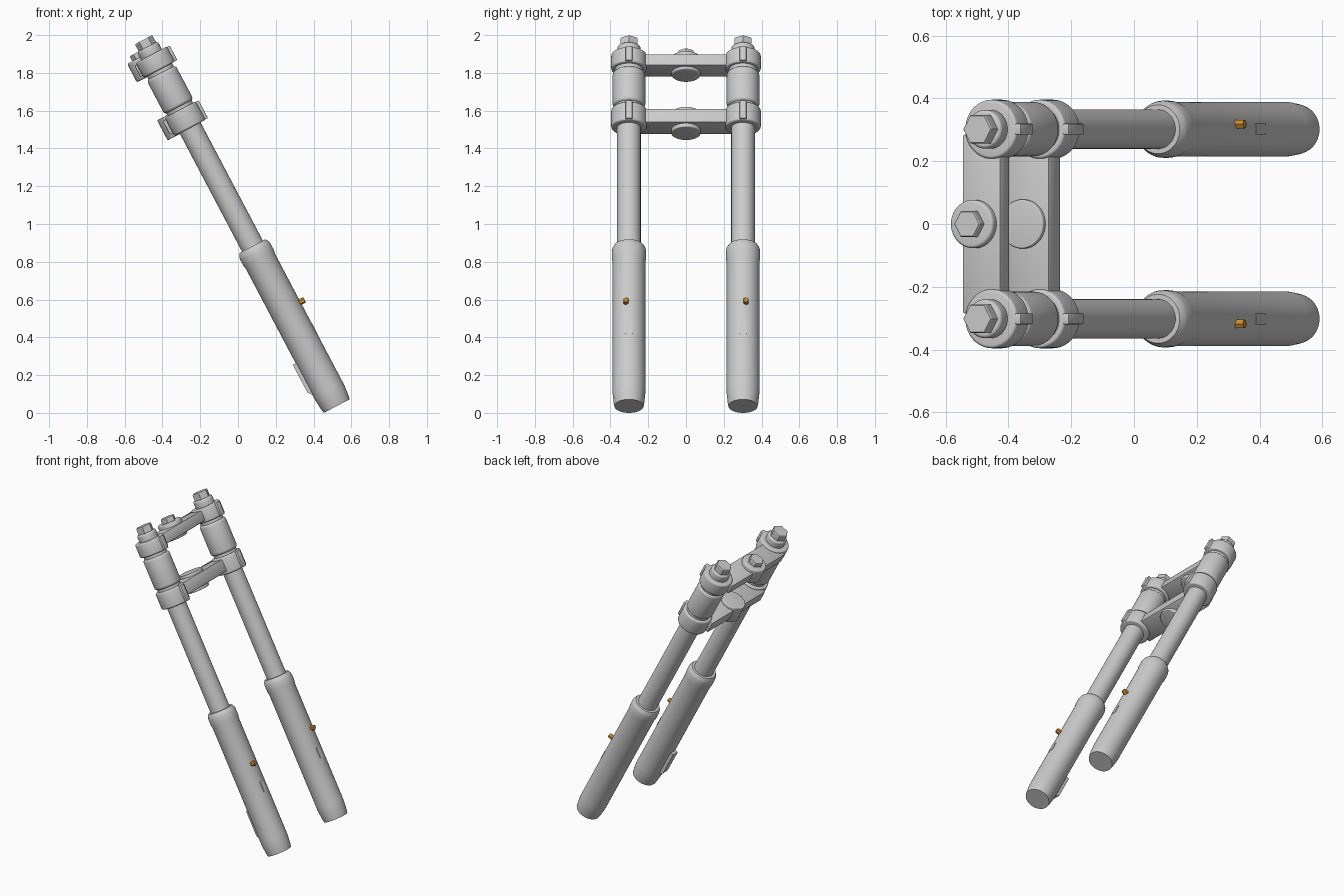
import bpy, bmesh, math
from mathutils import Matrix

if "Cube" in bpy.data.objects:
    bpy.data.objects.remove(bpy.data.objects["Cube"])

# Fork frame: local x = forward of fork, y = sideways, z = up along the fork axis
FRAME = Matrix.Translation((0.523, 0, 0.036)) @ Matrix.Rotation(math.radians(-27.8), 4, 'Y')


def material(name, rgb):
    m = bpy.data.materials.new(name)
    m.diffuse_color = (*rgb, 1)
    m.use_nodes = True
    m.node_tree.nodes["Principled BSDF"].inputs["Base Color"].default_value = m.diffuse_color
    return m


GREY = material("grey_metal", (0.60, 0.60, 0.60))
BRASS = material("orange_brass", (0.62, 0.28, 0.03))


def finish(name, bm, mat, smooth=True):
    bmesh.ops.recalc_face_normals(bm, faces=bm.faces)
    me = bpy.data.meshes.new(name)
    bm.to_mesh(me)
    bm.free()
    if smooth:
        for p in me.polygons:
            p.use_smooth = True
        me.set_sharp_from_angle(angle=math.radians(25))
    me.materials.append(mat)
    ob = bpy.data.objects.new(name, me)
    ob.matrix_world = FRAME
    bpy.context.collection.objects.link(ob)
    return ob


def lathe(name, profile, x, y, mat=GREY, n=48, smooth=True, axis='Z'):
    """Closed solid from (radius, height) points; axis X turns it to face forward."""
    bm = bmesh.new()
    rings = []
    for r, h in profile:
        ring = []
        for i in range(n):
            a = 2 * math.pi * i / n
            c, s = r * math.cos(a), r * math.sin(a)
            ring.append(bm.verts.new((x + c, y + s, h) if axis == 'Z' else (h, y + s, x + c)))
        rings.append(ring)
    for a, b in zip(rings, rings[1:]):
        for i in range(n):
            j = (i + 1) % n
            bm.faces.new((a[i], a[j], b[j], b[i]))
    bm.faces.new(rings[0])
    bm.faces.new(rings[-1])
    return finish(name, bm, mat, smooth)


def rounded(r, h0, h1, f):
    """Cylinder profile with rounded rims of radius f."""
    steps = [math.pi / 2 * k / 4 for k in range(5)]
    low = [(r - f + f * math.sin(t), h0 + f - f * math.cos(t)) for t in steps]
    high = [(r - f + f * math.cos(t), h1 - f + f * math.sin(t)) for t in steps]
    return low + high


def box(name, xr, yr, zr, bevel=0.004, mat=GREY):
    bm = bmesh.new()
    bmesh.ops.create_cube(bm, size=1)
    for v in bm.verts:
        v.co = [(a + b) / 2 + c * (b - a) for c, (a, b) in zip(v.co, (xr, yr, zr))]
    if bevel:
        bmesh.ops.bevel(bm, geom=bm.edges[:], offset=bevel, segments=2, profile=0.5, affect='EDGES')
    return finish(name, bm, mat, bevel > 0)


CLAMPS = {"lower": (1.665, 1.775), "upper": (2.013, 2.103)}

for side, sy in (("right", -1), ("left", 1)):
    y = 0.302 * sy
    # Lower slider with tapered foot and collar lip
    lathe(side + "_slider", [(0.077, 0), (0.081, 0.02), (0.0865, 0.075), (0.087, 0.10), (0.087, 0.865),
                             (0.091, 0.885), (0.091, 0.925), (0.088, 0.94), (0.078, 0.957),
                             (0.06, 0.957)], 0, y)
    # Inner tube
    lathe(side + "_tube", [(0.0625, 0.9), (0.0625, 2.1)], 0, y)
    # Cover can between the clamps
    lathe(side + "_cover", rounded(0.0865, 1.79, 1.995, 0.018), 0, y)
    lathe(side + "_cover_neck", [(0.075, 1.7), (0.075, 2.05)], 0, y)
    # Clamp rings with front lugs
    for level, (z0, z1) in CLAMPS.items():
        lathe(f"{side}_{level}_clamp", rounded(0.094, z0, z1, 0.01), 0, y)
        box(f"{side}_{level}_lug", (0.07, 0.108), (y - 0.0175, y + 0.0175), (z0 + 0.002, z1 - 0.002))
    # Top cap and hex bolt
    lathe(side + "_top_cap", rounded(0.062, 2.09, 2.15, 0.012), 0, y)
    lathe(side + "_top_bolt", [(0.052, 2.14), (0.052, 2.188), (0.049, 2.193)], 0, y, n=6, smooth=False)
    # Brass screw and small flush pad on the slider front
    lathe(side + "_brass_screw", [(0.016, 0.07), (0.016, 0.108), (0.013, 0.112)], 0.577, 0.318 * sy,
          BRASS, 6, False, 'X')
    box(side + "_pad", (0.07, 0.0885), (y - 0.0175, y + 0.0175), (0.388, 0.455), 0)

# Crossbars and steering stem bosses
box("lower_crossbar", (-0.112, 0.032), (-0.285, 0.285), (1.683, 1.764), 0.007)
box("upper_crossbar", (-0.107, 0.030), (-0.285, 0.285), (2.025, 2.093), 0.007)
lathe("lower_stem_boss", rounded(0.078, 1.662, 1.782, 0.005), -0.058, 0)
lathe("upper_stem_boss", rounded(0.077, 2.009, 2.12, 0.01), -0.06, 0)
lathe("stem_bolt", [(0.047, 2.11), (0.047, 2.146), (0.044, 2.15)], -0.06, 0, n=6, smooth=False)

# Bracket behind the right slider, with sloped ends
bm = bmesh.new()
outline = [(-0.06, 0.11), (-0.088, 0.115), (-0.104, 0.135), (-0.104, 0.302), (-0.06, 0.302)]
front = [bm.verts.new((x, -0.327, z)) for x, z in outline]
back = [bm.verts.new((x, -0.277, z)) for x, z in outline]
bm.faces.new(front)
bm.faces.new(back)
for i in range(5):
    j = (i + 1) % 5
    bm.faces.new((front[i], front[j], back[j], back[i]))
finish("rear_bracket", bm, GREY, False)
